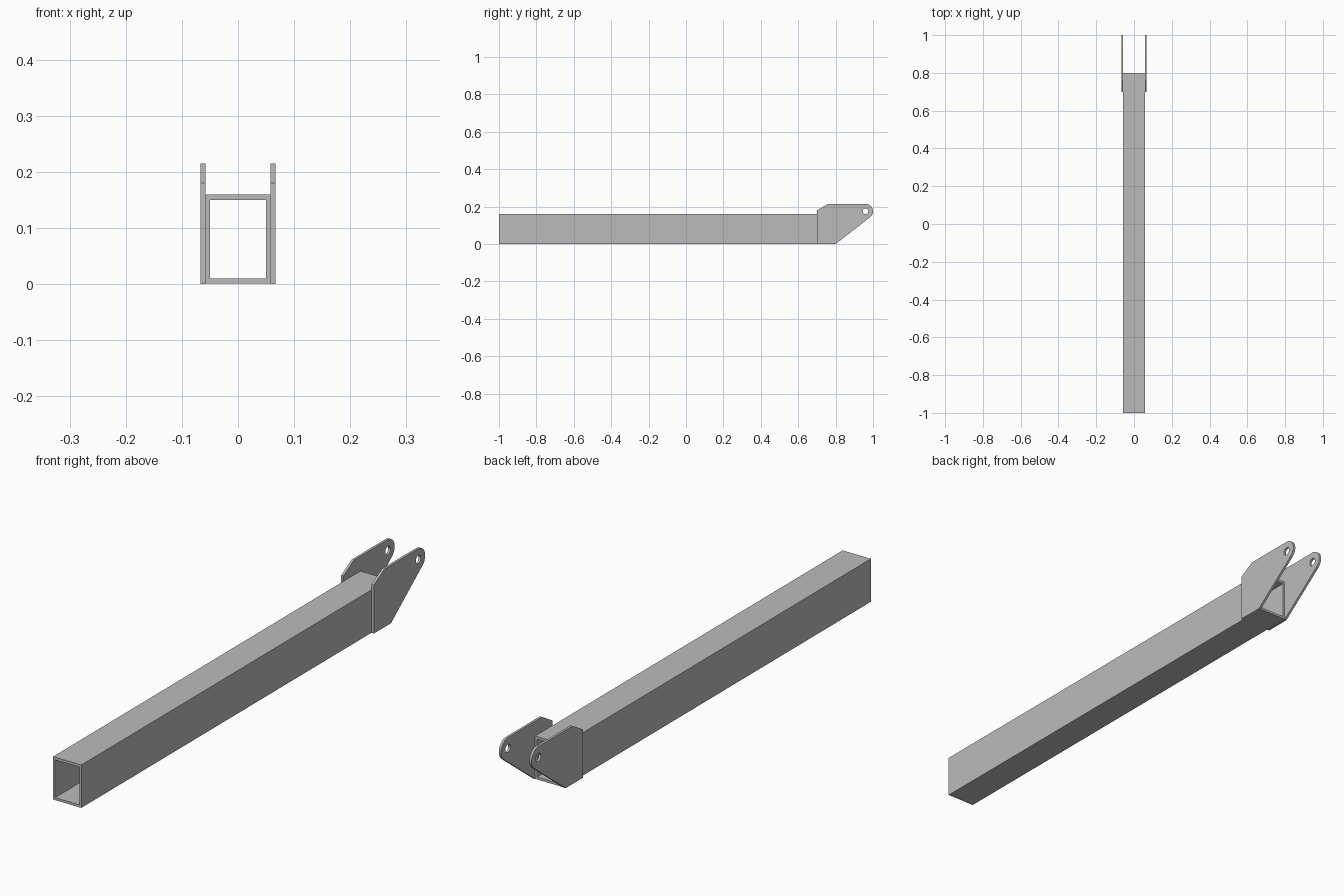
import bpy
from math import pi, sin, cos, atan2, acos, hypot

cube = bpy.data.objects.get("Cube")
if cube:
    bpy.data.objects.remove(cube, do_unlink=True)

steel = bpy.data.materials.new("grey_steel")
steel.use_nodes = True
GREY = (0.5, 0.5, 0.5, 1)
steel.diffuse_color = GREY
steel.node_tree.nodes["Principled BSDF"].inputs["Base Color"].default_value = GREY


def rectangle(half_width, low, high):
    return [(-half_width, low), (half_width, low), (half_width, high), (-half_width, high)]


def arc(centre, radius, start, end, steps):
    """Points along a circular arc, both ends included."""
    angles = [start + (end - start) * i / steps for i in range(steps + 1)]
    return [(centre[0] + radius * cos(a), centre[1] + radius * sin(a)) for a in angles]


def extruded(name, outlines, depth, location, rotation):
    """Solid from flat outlines (inner outlines become holes), centred on its depth."""
    curve = bpy.data.curves.new(name, "CURVE")
    curve.dimensions = "2D"
    curve.fill_mode = "BOTH"
    curve.extrude = depth / 2
    for outline in outlines:
        spline = curve.splines.new("POLY")
        spline.points.add(len(outline) - 1)
        for point, (u, v) in zip(spline.points, outline):
            point.co = (u, v, 0, 1)
        spline.use_cyclic_u = True
    curve.materials.append(steel)
    obj = bpy.data.objects.new(name, curve)
    bpy.context.collection.objects.link(obj)
    obj.location, obj.rotation_euler = location, rotation
    bpy.ops.object.select_all(action="DESELECT")
    obj.select_set(True)
    bpy.context.view_layer.objects.active = obj
    bpy.ops.object.convert(target="MESH")
    # Weld the caps to the walls
    bpy.ops.object.mode_set(mode="EDIT")
    bpy.ops.mesh.select_all(action="SELECT")
    bpy.ops.mesh.remove_doubles(threshold=0.0001)
    bpy.ops.mesh.normals_make_consistent(inside=False)
    bpy.ops.object.mode_set(mode="OBJECT")
    bpy.ops.object.shade_smooth_by_angle(angle=pi / 6)
    return bpy.context.view_layer.objects.active


# Hollow box beam, open at both ends
extruded("box_beam",
         [rectangle(0.058, 0.001, 0.16), rectangle(0.05, 0.01, 0.15)],
         1.8, (0, -0.1, 0), (pi / 2, 0, 0))

# Bracket outline: the sloping underside runs tangent into the rounded eye
eye, eye_radius = (0.96, 0.175), 0.04
foot = (0.80, 0)
dy, dz = eye[0] - foot[0], eye[1] - foot[1]
tangent = atan2(dz, dy) - pi + acos(eye_radius / hypot(dy, dz))
bracket = [(0.70, 0), foot] + arc(eye, eye_radius, tangent, pi / 2, 16) + [(0.76, 0.215), (0.70, 0.18)]
pin_hole = arc(eye, 0.015, 0, 2 * pi, 24)[:-1]

# Pair of bracket plates on the sides of the beam
for side, sign in (("left", 1), ("right", -1)):
    extruded(side + "_bracket_plate", [bracket, pin_hole], 0.009,
             (sign * 0.0625, 0, 0), (pi / 2, 0, pi / 2))
